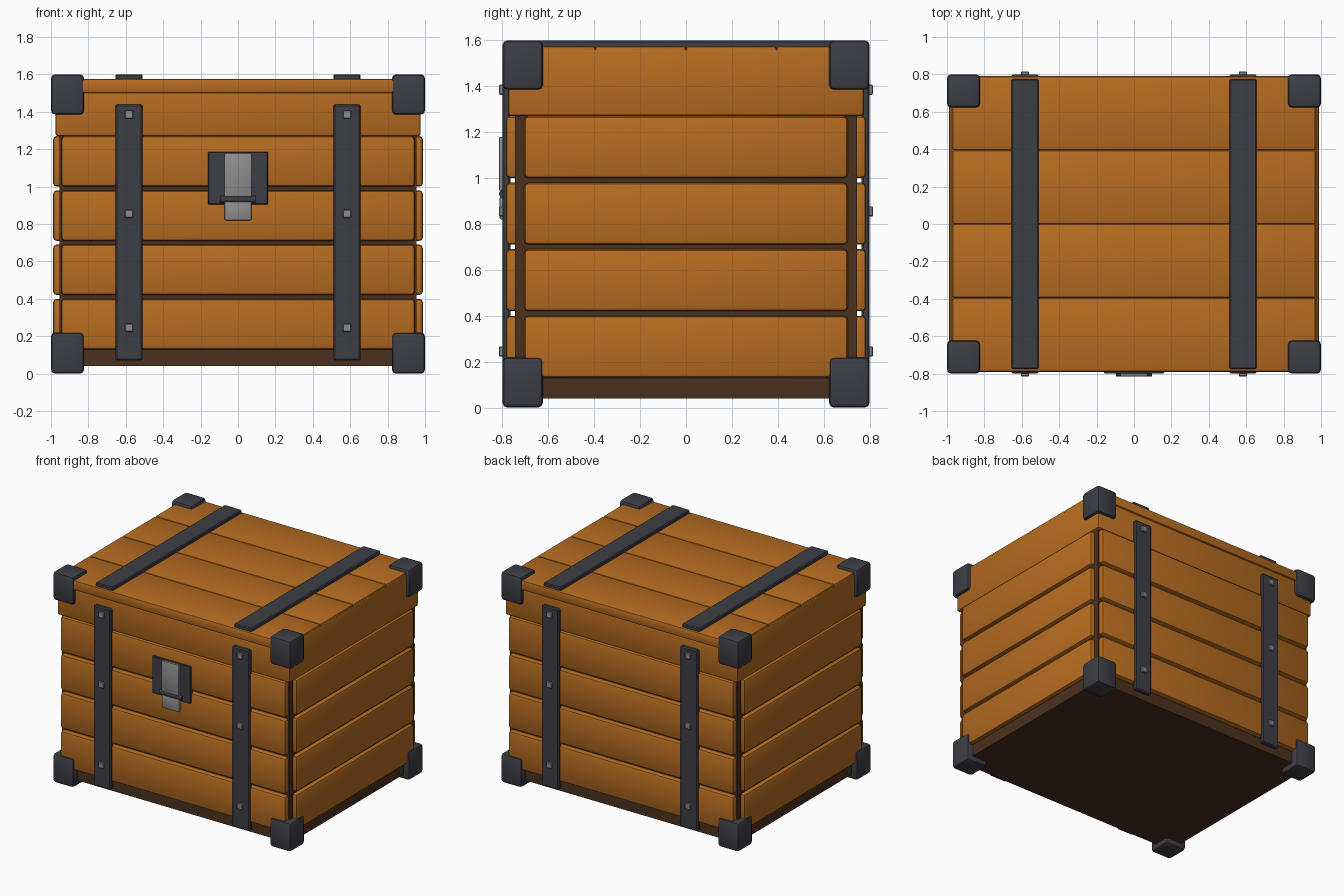
import bpy
from math import radians

cube = bpy.data.objects.get("Cube")
if cube:
    bpy.data.objects.remove(cube, do_unlink=True)


def material(name, r, g, b):
    m = bpy.data.materials.new(name)
    m.use_nodes = True
    m.diffuse_color = (r, g, b, 1)
    m.node_tree.nodes["Principled BSDF"].inputs["Base Color"].default_value = (r, g, b, 1)
    return m


WOOD = material("orange_wood", 0.47, 0.15, 0.015)
DARK = material("dark_wood", 0.07, 0.03, 0.013)
IRON = material("dark_iron", 0.047, 0.047, 0.062)
STEEL = material("pale_steel", 0.27, 0.27, 0.27)


def box(name, mat, x, y, z, bevel=0.0, segments=2):
    """Bevelled box from its (low, high) extent on each axis."""
    spans = [sorted(s) for s in (x, y, z)]
    bpy.ops.mesh.primitive_cube_add(size=1, location=[(a + b) / 2 for a, b in spans])
    ob = bpy.context.object
    ob.name = name
    ob.scale = [b - a for a, b in spans]
    bpy.ops.object.transform_apply(location=False, rotation=False, scale=True)
    ob.data.materials.append(mat)
    if bevel:
        mod = ob.modifiers.new("rounded_edges", "BEVEL")
        mod.width = bevel
        mod.segments = segments
        bpy.ops.object.modifier_apply(modifier=mod.name)
        bpy.ops.object.shade_smooth_by_angle(angle=radians(35))
    return ob


# Dark inner chest, visible at the base and between planks
box("chest_core", DARK, (-0.955, 0.955), (-0.745, 0.745), (0.04, 1.3))

# Four rows of planks on every wall
for row in range(4):
    z = (0.13 + 0.29 * row, 0.4 + 0.29 * row)
    for s, side in ((-1, "front"), (1, "back")):
        box(f"{side}_plank", WOOD, (-0.945, 0.945), (s * 0.72, s * 0.785), z, 0.018)
    for s, side in ((-1, "right"), (1, "left")):
        box(f"{side}_plank", WOOD, (s * 0.92, s * 0.988), (-0.705, 0.705), z, 0.018)

# Lid rim and the boards on top of it
box("lid_rim", WOOD, (-0.977, 0.977), (-0.775, 0.775), (1.27, 1.562), 0.015)
for i in range(4):
    y = -0.79 + 0.395 * i
    box("lid_board", WOOD, (-0.972, 0.972), (y, y + 0.395), (1.5, 1.575), 0.012)

# Iron straps with square nails
for sx in (-1, 1):
    x = (sx * 0.51, sx * 0.655)
    box("lid_strap", IRON, x, (-0.775, 0.775), (1.56, 1.6), 0.006, 1)
    for sy, side in ((-1, "front"), (1, "back")):
        box(f"{side}_strap", IRON, x, (sy * 0.765, sy * 0.8), (0.07, 1.44), 0.008, 1)
        for z in (0.245, 0.855, 1.385):
            box("strap_nail", STEEL, (sx * 0.583 - 0.022, sx * 0.583 + 0.022),
                (sy * 0.79, sy * 0.815), (z - 0.022, z + 0.022), 0.004, 1)

# Iron caps on all eight corners
for sx in (-1, 1):
    for sy in (-1, 1):
        for z, level in (((0, 0.22), "bottom"), ((1.385, 1.6), "top")):
            box(f"{level}_corner_cap", IRON, (sx * 0.823, sx), (sy * 0.623, sy * 0.8), z, 0.022)

# Latch on the front
box("latch_plate", IRON, (-0.16, 0.16), (-0.77, -0.8), (0.905, 1.185), 0.004, 1)
box("latch_hasp", STEEL, (-0.073, 0.073), (-0.79, -0.815), (0.945, 1.18), 0.006)
box("latch_tongue", STEEL, (-0.073, 0.073), (-0.78, -0.812), (0.82, 0.92), 0.008)
bpy.ops.mesh.primitive_cylinder_add(vertices=16, radius=0.02, depth=0.19,
                                    location=(0, -0.795, 0.932),
                                    rotation=(0, radians(90), 0))
hinge = bpy.context.object
hinge.name = "latch_hinge"
hinge.data.materials.append(IRON)
bpy.ops.object.shade_smooth_by_angle(angle=radians(35))
